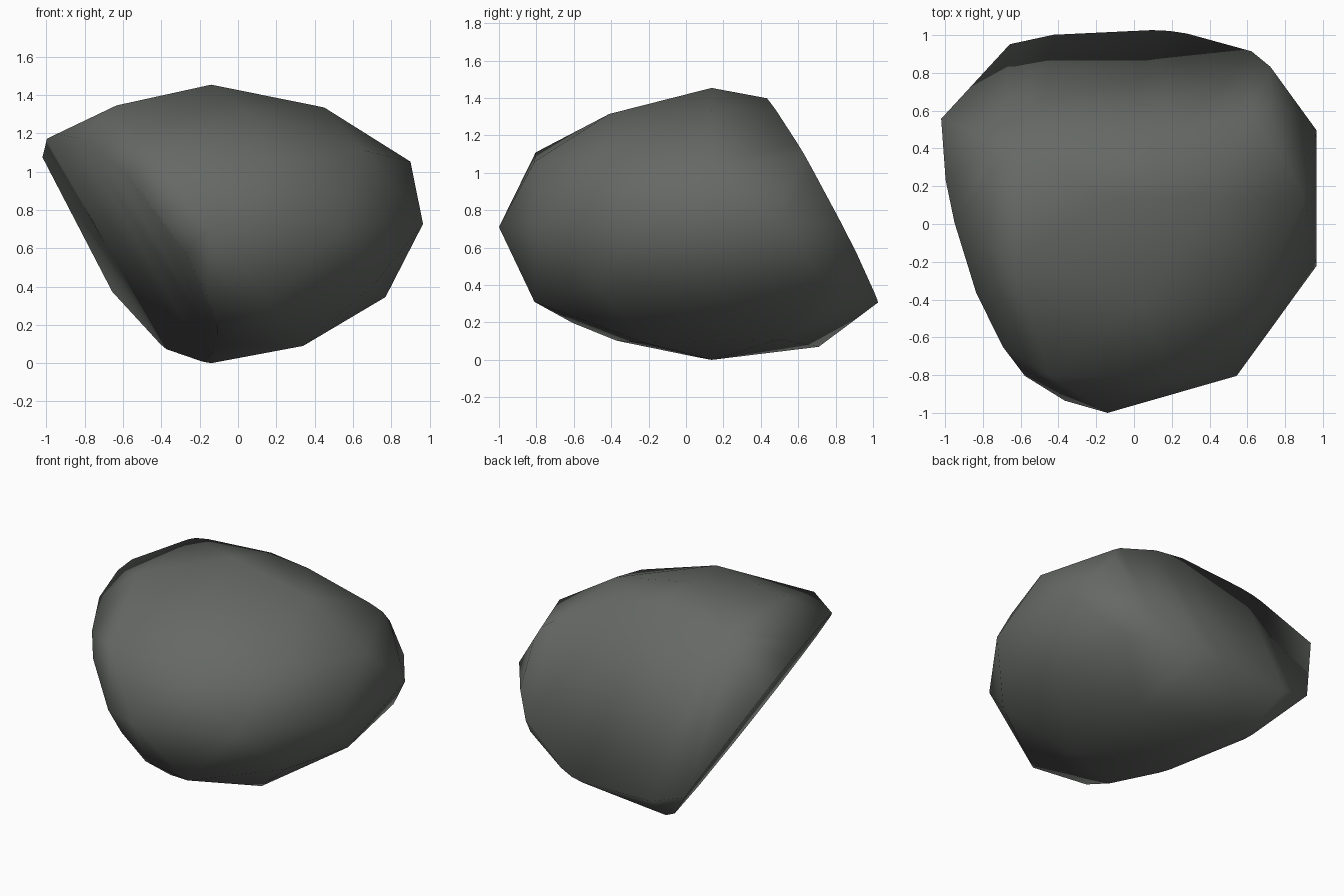
import bpy, bmesh
from mathutils import Vector

if "Cube" in bpy.data.objects:
    bpy.data.objects.remove(bpy.data.objects["Cube"])

CENTRE = Vector((-0.14, 0.137, 0.727))
RADIUS = Vector((1.163, 1.163, 0.727))

stone = bpy.data.materials.new("dark stone grey")
stone.diffuse_color = (0.13, 0.14, 0.13, 1)
stone.use_nodes = True
stone.node_tree.nodes["Principled BSDF"].inputs["Base Color"].default_value = stone.diffuse_color

# Boulder body: a flattened icosphere
bm = bmesh.new()
bmesh.ops.create_icosphere(bm, subdivisions=2, radius=1)
for v in bm.verts:
    v.co = Vector(a * b for a, b in zip(v.co, RADIUS)) + CENTRE


def nudge(near, to):
    """Move the corner closest to one point to another point."""
    near = Vector(near)
    min(bm.verts, key=lambda v: (v.co - near).length).co = to


# Small irregularities
nudge((0.85, 0.137, 0.345), (0.77, 0.137, 0.345))
nudge((-0.14, -1.03, 0.727), (-0.14, -1.0, 0.71))
nudge((0.18, -0.85, 1.05), (0.18, -0.81, 1.06))
nudge((0.47, 0.137, 1.346), (0.45, 0.137, 1.335))
nudge((0.05, -0.445, 1.346), (0.05, -0.41, 1.315))
nudge((-0.33, 0.72, 0.108), (-0.34, 0.71, 0.07))
nudge((0.35, -0.22, 0.108), (0.34, -0.22, 0.09))
nudge((0.17, -0.80, 0.345), (0.17, -0.81, 0.31))
nudge((-0.46, -0.85, 0.402), (-0.45, -0.81, 0.40))


def cleave(normal, distance):
    """Slice a flat side off the boulder and close it."""
    n = Vector(normal)
    bmesh.ops.bisect_plane(bm, geom=bm.verts[:] + bm.edges[:] + bm.faces[:],
                           dist=1e-5, plane_co=n * distance / n.length_squared,
                           plane_no=n, clear_outer=True)
    bmesh.ops.holes_fill(bm, edges=[e for e in bm.edges if e.is_boundary], sides=0)


# Sloping back, then undercut left side
cleave((-0.045, 0.881, 0.473), 1.045)
cleave((-0.808, -0.223, -0.545), 0.115)

bmesh.ops.remove_doubles(bm, verts=bm.verts, dist=0.01)
bmesh.ops.triangulate(bm, faces=[f for f in bm.faces if len(f.verts) > 4])
bmesh.ops.recalc_face_normals(bm, faces=bm.faces)
for f in bm.faces:
    f.smooth = True

mesh = bpy.data.meshes.new("boulder")
bm.to_mesh(mesh)
bm.free()
mesh.materials.append(stone)
bpy.context.collection.objects.link(bpy.data.objects.new("boulder", mesh))
